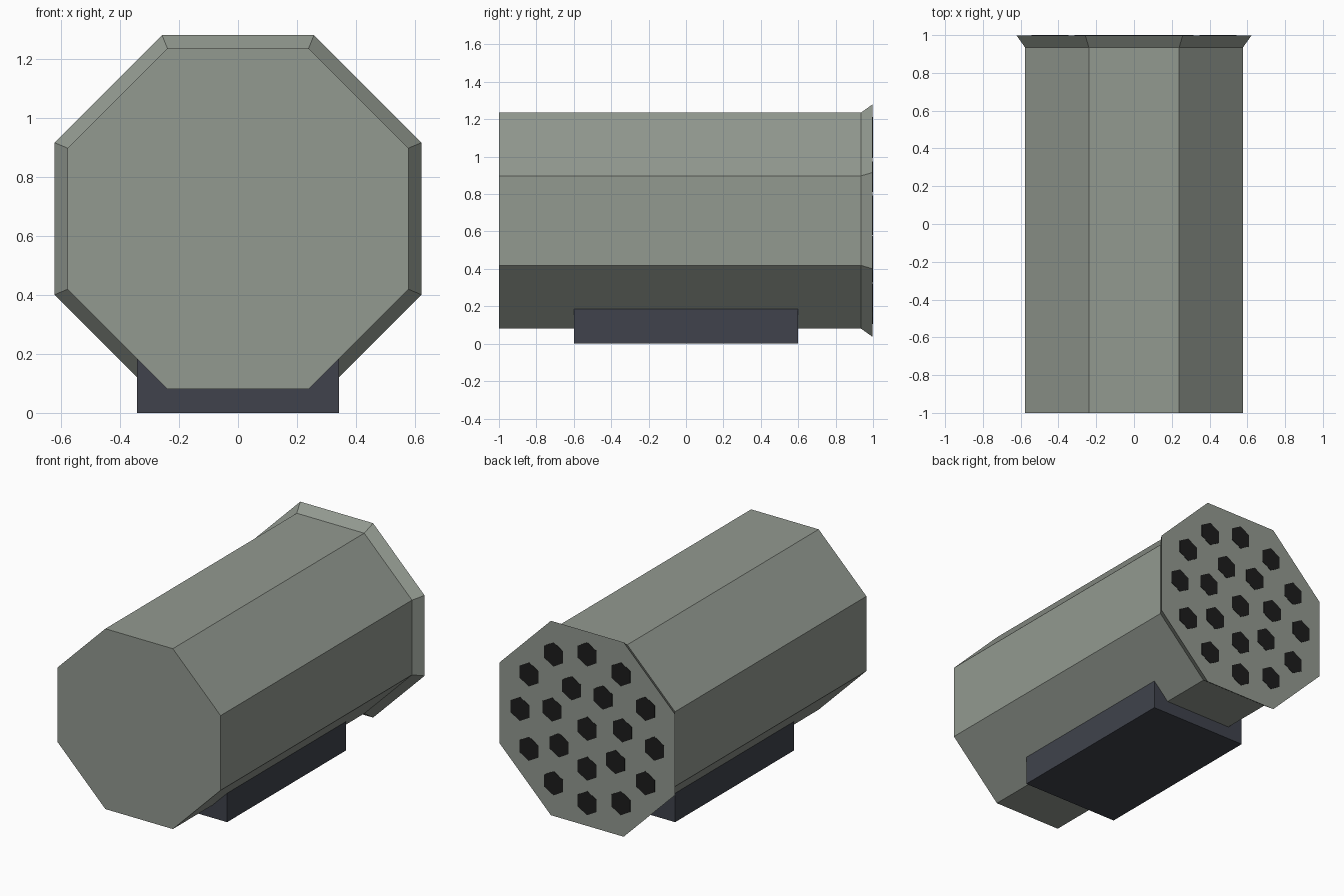
import bpy, bmesh, math
from mathutils import Matrix, Vector

if "Cube" in bpy.data.objects:
    bpy.data.objects.remove(bpy.data.objects["Cube"], do_unlink=True)

CENTRE_Z = 0.658


def material(name, rgb):
    m = bpy.data.materials.new(name)
    m.use_nodes = True
    m.diffuse_color = (*rgb, 1)
    m.node_tree.nodes["Principled BSDF"].inputs["Base Color"].default_value = (*rgb, 1)
    return m


def finish(bm, name, mat):
    bmesh.ops.recalc_face_normals(bm, faces=bm.faces)
    mesh = bpy.data.meshes.new(name)
    bm.to_mesh(mesh)
    bm.free()
    mesh.materials.append(mat)
    obj = bpy.data.objects.new(name, mesh)
    bpy.context.collection.objects.link(obj)
    return obj


def loft(bm, sides, turn, sections, x=0, z=CENTRE_Z):
    """Capped prism along y through (y, radius) sections."""
    rings = []
    for y, r in sections:
        angles = [turn + math.tau * i / sides for i in range(sides)]
        rings.append([bm.verts.new((x + r * math.cos(a), y, z + r * math.sin(a)))
                      for a in angles])
    for a, b in zip(rings, rings[1:]):
        for i in range(sides):
            j = (i + 1) % sides
            bm.faces.new((a[i], a[j], b[j], b[i]))
    bm.faces.new(rings[0])
    bm.faces.new(rings[-1])


casing_paint = material("grey green paint", (0.29, 0.32, 0.28))
mount_paint = material("dark blue grey", (0.05, 0.055, 0.072))
bore_black = material("bore black", (0.012, 0.012, 0.012))

# Octagonal casing with a flared rear rim
eighth = math.pi / 8
bm = bmesh.new()
loft(bm, 8, eighth, [(-1, 0.577 / math.cos(eighth)),
                     (0.935, 0.577 / math.cos(eighth)),
                     (0.998, 0.622 / math.cos(eighth))])
finish(bm, "pod_casing", casing_paint)

# Hexagonal tube mouths: one central, a ring of seven and a ring of twelve
bm = bmesh.new()
for count, radius in ((1, 0), (7, 0.255), (12, 0.476)):
    for i in range(count):
        a = -math.pi / 2 + math.tau * i / count
        loft(bm, 6, math.pi / 6, [(0.994, 0.077), (1.0, 0.077)],
             radius * math.cos(a), CENTRE_Z + radius * math.sin(a))
finish(bm, "tube_mouths", bore_black)

# Mounting block under the casing
bm = bmesh.new()
bmesh.ops.create_cube(bm, size=1, matrix=Matrix.Translation(Vector((0, 0, 0.11)))
                      @ Matrix.Diagonal((0.686, 1.2, 0.22, 1)))
finish(bm, "mounting_block", mount_paint)
